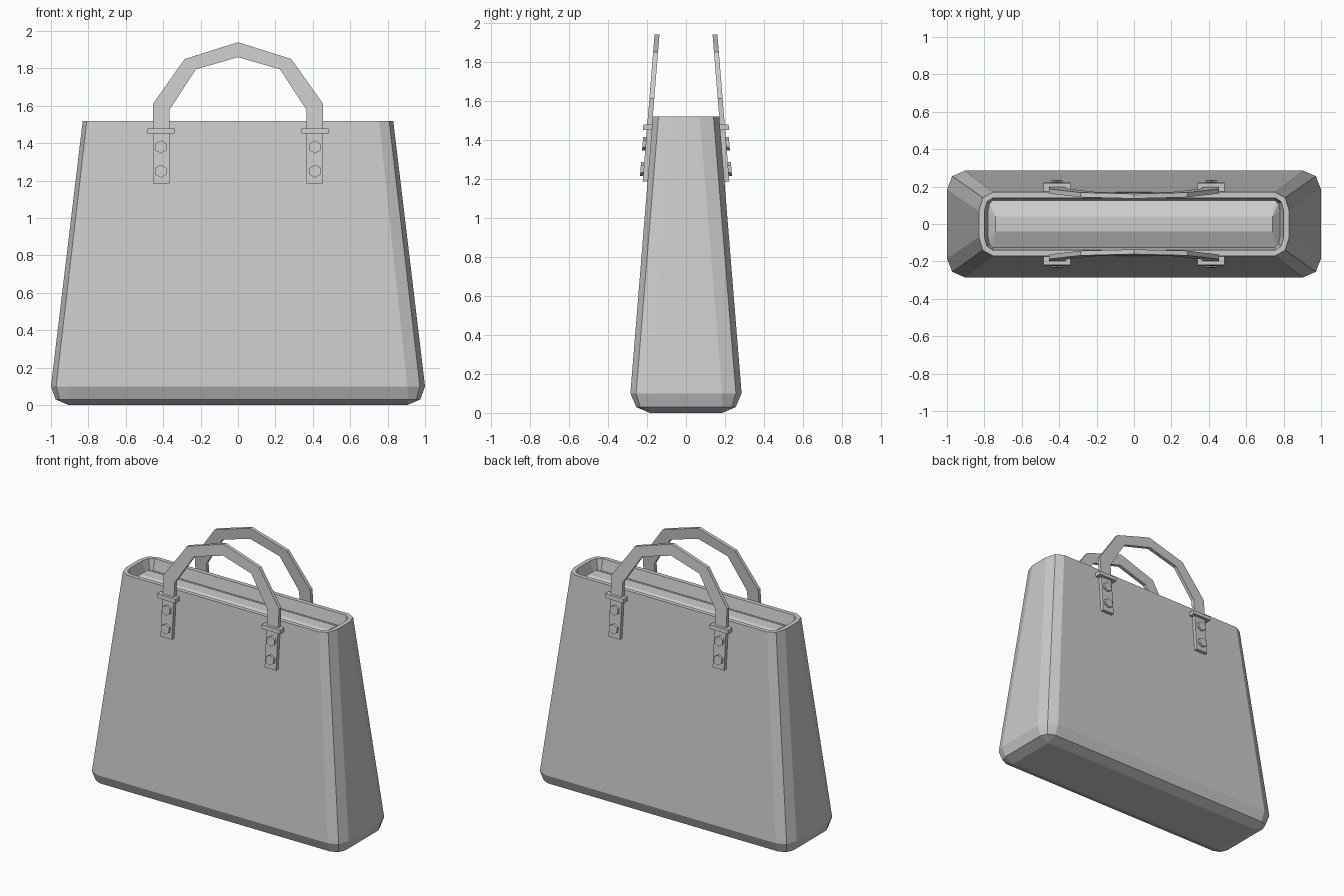
import bpy, bmesh, math

cube = bpy.data.objects.get("Cube")
if cube:
    bpy.data.objects.remove(cube, do_unlink=True)

grey = bpy.data.materials.new("plain_grey")
grey.use_nodes = True
colour = (0.6, 0.6, 0.6, 1)
grey.diffuse_color = colour
grey.node_tree.nodes["Principled BSDF"].inputs["Base Color"].default_value = colour

RIM_Z, RIM_Y, SLOPE = 1.52, 0.17, 0.081


def finish(name, bm):
    bmesh.ops.remove_doubles(bm, verts=bm.verts[:], dist=0.0005)
    bmesh.ops.recalc_face_normals(bm, faces=bm.faces[:])
    mesh = bpy.data.meshes.new(name)
    bm.to_mesh(mesh)
    bm.free()
    mesh.materials.append(grey)
    bpy.context.collection.objects.link(bpy.data.objects.new(name, mesh))


def corner_ring(bm, cx, cy, rx, ry, z):
    """Rectangle with two-segment rounded corners."""
    ring = []
    for quarter in range(4):
        sx = 1 if quarter in (0, 3) else -1
        sy = 1 if quarter < 2 else -1
        for step in range(3):
            a = math.radians(90 * quarter + 45 * step)
            ring.append(bm.verts.new((sx * cx + rx * math.cos(a),
                                      sy * cy + ry * math.sin(a), z)))
    return ring


def slab(bm, outline, inner, outer, side):
    """Extrude an x-z outline outward from the sloping bag wall."""
    layers = [[bm.verts.new((x, side * (RIM_Y + (RIM_Z - z) * SLOPE + t), z))
               for x, z in outline] for t in (inner, outer)]
    n = len(outline)
    for layer in layers:
        bm.faces.new(layer)
    for i in range(n):
        j = (i + 1) % n
        bm.faces.new((layers[0][i], layers[0][j], layers[1][j], layers[1][i]))


def box_outline(x, z, half_w, half_h):
    return [(x - half_w, z - half_h), (x + half_w, z - half_h),
            (x + half_w, z + half_h), (x - half_w, z + half_h)]


# Bag shell: rounded base, tapered walls, rim and recessed crowned closure
bm = bmesh.new()
rings = [corner_ring(bm, *r) for r in (
    (0.905, 0.185, 0, 0, 0),
    (0.905, 0.185, 0.07, 0.07, 0.03),
    (0.905, 0.185, 0.095, 0.1, 0.1),
    (0.755, 0.07, 0.075, 0.1, RIM_Z),
    (0.755, 0.07, 0.045, 0.07, RIM_Z),
    (0.755, 0.07, 0.025, 0.055, 1.44),
    (0.74, 0.04, 0, 0, 1.48),
)]
# Widest ring reaches the full length
for v in rings[2]:
    v.co.x *= 1 / 1.0
for low, high in zip(rings, rings[1:]):
    for i in range(12):
        j = (i + 1) % 12
        bm.faces.new((low[i], low[j], high[j], high[i]))
bm.faces.new(rings[0])
bm.faces.new(rings[-1])
bmesh.ops.dissolve_degenerate(bm, dist=0.0005, edges=bm.edges[:])
finish("bag_body", bm)

for side, label in ((-1, "front"), (1, "back")):
    # Faceted strap, outer edge then inner edge
    half_out = [(0.455, 1.185), (0.455, 1.61), (0.285, 1.85)]
    half_in = [(0.225, 1.795), (0.365, 1.58), (0.365, 1.185)]
    arch_out = half_out + [(0, 1.94)] + [(-x, z) for x, z in reversed(half_out)]
    arch_in = half_in[::-1] + [(0, 1.86)] + [(-x, z) for x, z in half_in]
    bm = bmesh.new()
    # One four-sided link per strap segment, sharing the joints
    joints = []
    for (xo, zo), (xi, zi) in zip(arch_out, arch_in):
        joints.append([bm.verts.new((x, side * (RIM_Y + (RIM_Z - z) * SLOPE + t), z))
                       for x, z, t in ((xo, zo, 0), (xi, zi, 0),
                                       (xi, zi, 0.025), (xo, zo, 0.025))])
    for a, b in zip(joints, joints[1:]):
        for i in range(4):
            j = (i + 1) % 4
            bm.faces.new((a[i], a[j], b[j], b[i]))
    bm.faces.new(joints[0])
    bm.faces.new(joints[-1])
    finish(label + "_handle", bm)

    for sx, hand in ((1, "left"), (-1, "right")):
        x = sx * 0.412
        # Keeper loop around the strap
        bm = bmesh.new()
        slab(bm, box_outline(x, 1.465, 0.073, 0.014), -0.005, 0.045, side)
        finish(f"{label}_{hand}_strap_loop", bm)
        # Hexagonal rivets
        for z, place in ((1.38, "upper"), (1.25, "lower")):
            hexagon = [(x + 0.035 * math.sin(k * math.pi / 3),
                        z + 0.035 * math.cos(k * math.pi / 3)) for k in range(6)]
            bm = bmesh.new()
            slab(bm, hexagon, 0.015, 0.041, side)
            finish(f"{label}_{hand}_{place}_rivet", bm)
